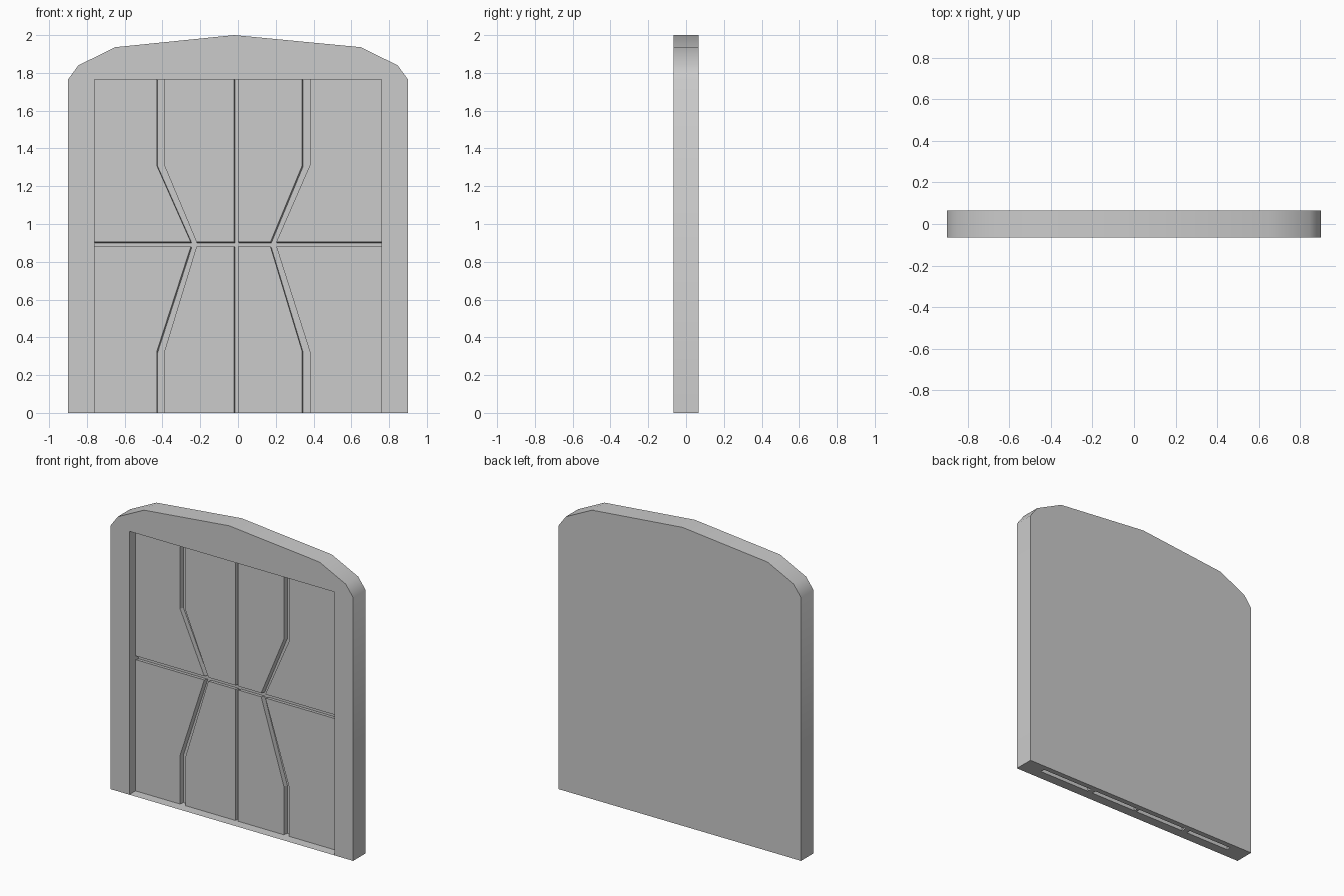
import bpy, bmesh

if "Cube" in bpy.data.objects:
    bpy.data.objects.remove(bpy.data.objects["Cube"])

F = 0.066      # half thickness of the slab
G = 0.03       # depth position of the groove floor (panels sit at y = 0)
W, OPEN_X, OPEN_Z = 0.9, 0.76, 1.765


def finish(bm, name):
    mesh = bpy.data.meshes.new(name)
    bm.to_mesh(mesh)
    bm.free()
    obj = bpy.data.objects.new(name, mesh)
    bpy.context.collection.objects.link(obj)
    return obj


def ring(bm, profile, y):
    return [bm.verts.new((x, y, z)) for x, z in profile]


def strip(bm, a, b):
    # bridge two open rows of vertices
    for i in range(len(a) - 1):
        bm.faces.new((a[i], a[i + 1], b[i + 1], b[i]))


# Door frame: arched slab with a recess open to the front
arch = [(W, 0), (W, 1.765), (0.845, 1.84), (0.65, 1.936), (-0.02, 2.0),
        (-0.65, 1.936), (-0.845, 1.84), (-W, 1.765), (-W, 0)]
opening = [(-OPEN_X, 0), (-OPEN_X, OPEN_Z), (OPEN_X, OPEN_Z), (OPEN_X, 0)]
bm = bmesh.new()
front, back = ring(bm, arch, -F), ring(bm, arch, F)
lip, deep = ring(bm, opening, -F), ring(bm, opening, G)
bm.faces.new(front + lip)
bm.faces.new(back)
bm.faces.new(deep)
strip(bm, front, back)
strip(bm, lip, deep)
bmesh.ops.recalc_face_normals(bm, faces=bm.faces)
if min(bm.faces, key=lambda f: f.calc_center_median().y).normal.y > 0:
    bmesh.ops.reverse_faces(bm, faces=bm.faces)
frame = finish(bm, "door_frame")
bpy.context.view_layer.objects.active = frame
frame.select_set(True)
bpy.ops.object.shade_smooth_by_angle(angle=0.7)

# Bottom sill: flat underside with slots left open behind the panels
bm = bmesh.new()
for x0, x1, y0, y1 in [(-W, -OPEN_X, -F, F), (OPEN_X, W, -F, F),
                       (-OPEN_X, OPEN_X, -F, 0), (-OPEN_X, OPEN_X, G, F),
                       (-0.43, -0.39, 0, G), (-0.02, 0, 0, G), (0.34, 0.38, 0, G)]:
    bm.faces.new([bm.verts.new((x, y, 0))
                  for x, y in ((x0, y0), (x0, y1), (x1, y1), (x1, y0))])
finish(bm, "bottom_sill")

# Panels: each side is (x at the outer end, x at the middle seam)
columns = [((-0.76, -0.76), (-0.43, -0.25)), ((-0.39, -0.22), (-0.02, -0.02)),
           ((0, 0), (0.34, 0.172)), ((0.38, 0.203), (0.76, 0.76))]
rows = {"upper": (0.905, 1.31, OPEN_Z), "lower": (0.88, 0.325, 0)}
for row, (seam, knee, end) in rows.items():
    for n, (left, right) in enumerate(columns):
        def side(s):
            pts = [(s[1], seam), (s[0], knee), (s[0], end)]
            return pts if s[0] != s[1] else [pts[0], pts[2]]
        loop = side(left) + side(right)[::-1]
        bm = bmesh.new()
        face = ring(bm, loop, 0)
        # groove walls lean slightly right and down
        rear = ring(bm, [(x + 0.005, max(0, z - 0.005)) for x, z in loop], G)
        cap = bm.faces.new(face)
        for i in range(len(loop)):
            j = (i + 1) % len(loop)
            if loop[i][1] > 0 or loop[j][1] > 0:
                bm.faces.new((face[j], face[i], rear[i], rear[j]))
        cap.normal_update()
        if cap.normal.y > 0:
            bmesh.ops.reverse_faces(bm, faces=bm.faces)
        finish(bm, f"{row}_panel_{n + 1}")
